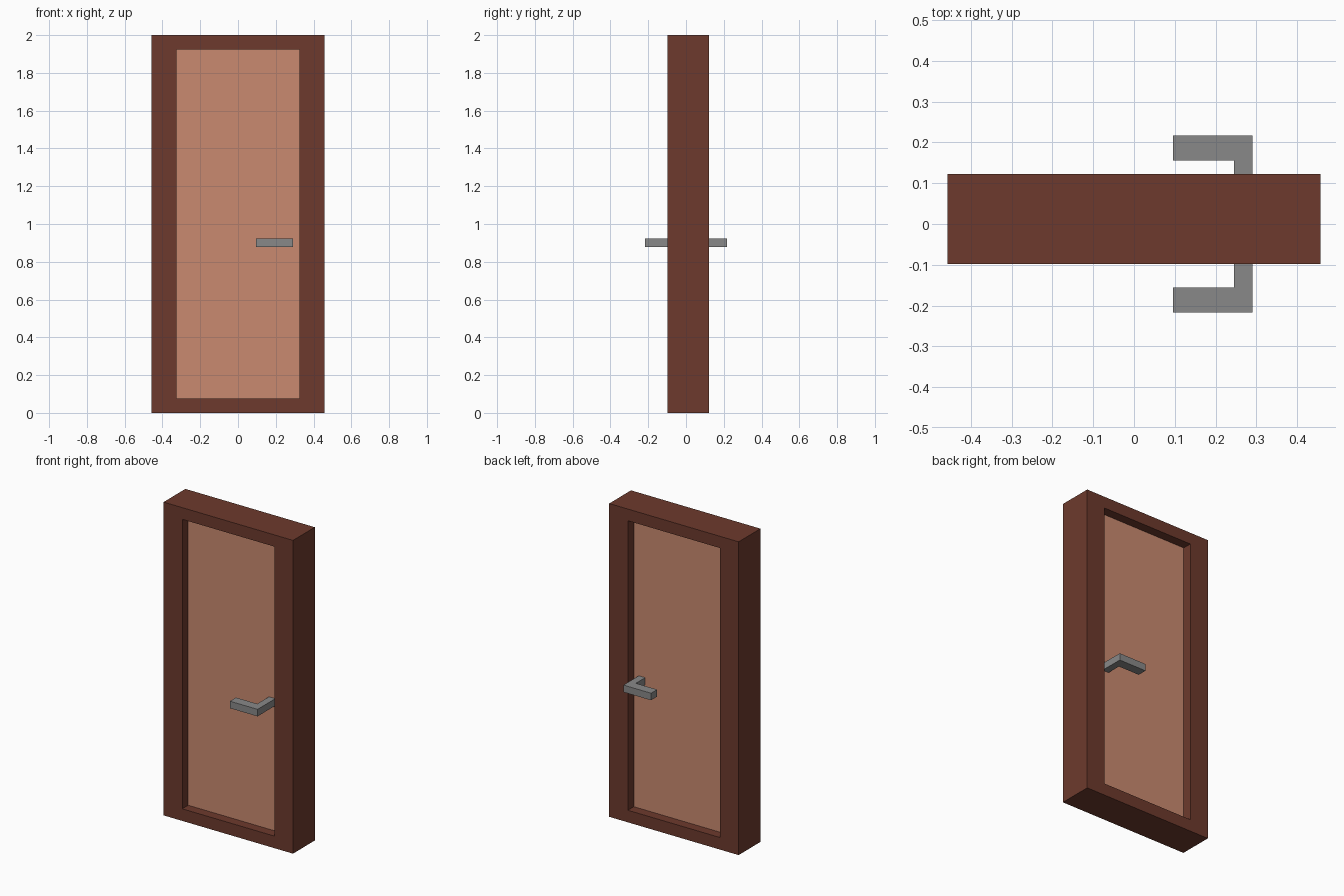
import bpy
import bmesh

cube = bpy.data.objects.get("Cube")
if cube:
    bpy.data.objects.remove(cube)


def material(name, rgb):
    mat = bpy.data.materials.new(name)
    mat.use_nodes = True
    colour = (*rgb, 1)
    mat.diffuse_color = colour
    mat.node_tree.nodes["Principled BSDF"].inputs["Base Color"].default_value = colour
    return mat


def finish(name, bm, mat):
    bmesh.ops.recalc_face_normals(bm, faces=bm.faces)
    mesh = bpy.data.meshes.new(name)
    bm.to_mesh(mesh)
    bm.free()
    mesh.materials.append(mat)
    obj = bpy.data.objects.new(name, mesh)
    bpy.context.collection.objects.link(obj)
    return obj


def extrude(bm, faces, offset):
    geom = bmesh.ops.extrude_face_region(bm, geom=faces)["geom"]
    verts = [v for v in geom if isinstance(v, bmesh.types.BMVert)]
    bmesh.ops.translate(bm, verts=verts, vec=offset)


def rectangle(bm, half_width, bottom, top, y):
    corners = ((-half_width, bottom), (half_width, bottom),
               (half_width, top), (-half_width, top))
    return [bm.verts.new((x, y, z)) for x, z in corners]


dark_wood = material("dark brown wood", (0.153, 0.042, 0.026))
light_wood = material("light tan wood", (0.591, 0.254, 0.162))
metal = material("grey metal", (0.25, 0.25, 0.25))

HEIGHT = 2.0
FRAME_FRONT, FRAME_BACK = -0.098, 0.122
RECESS = 0.06
OPENING = (0.325, 0.077, 1.925)  # half width, bottom, top

# Frame: mitred ring extruded through its depth
bm = bmesh.new()
outer = rectangle(bm, 0.457, 0, HEIGHT, FRAME_FRONT)
inner = rectangle(bm, *OPENING, FRAME_FRONT)
ring = []
for i in range(4):
    j = (i + 1) % 4
    ring.append(bm.faces.new((outer[i], outer[j], inner[j], inner[i])))
extrude(bm, ring, (0, FRAME_BACK - FRAME_FRONT, 0))
finish("door_frame", bm, dark_wood)

# Door panel, recessed on both sides
bm = bmesh.new()
front, back = FRAME_FRONT + RECESS, FRAME_BACK - RECESS
face = bm.faces.new(rectangle(bm, *OPENING, front))
extrude(bm, [face], (0, back - front, 0))
finish("door_panel", bm, light_wood)

# Lever handle: L outline, mirrored to the back
bm = bmesh.new()
outline = ((0.29, 0), (0.29, -0.217), (0.095, -0.217),
           (0.095, -0.156), (0.245, -0.156), (0.245, 0))
face = bm.faces.new([bm.verts.new((x, y, 0.877)) for x, y in outline])
extrude(bm, [face], (0, 0, 0.045))
handle = finish("lever_handles", bm, metal)
mirror = handle.modifiers.new("Back handle", "MIRROR")
mirror.use_axis = (False, True, False)
